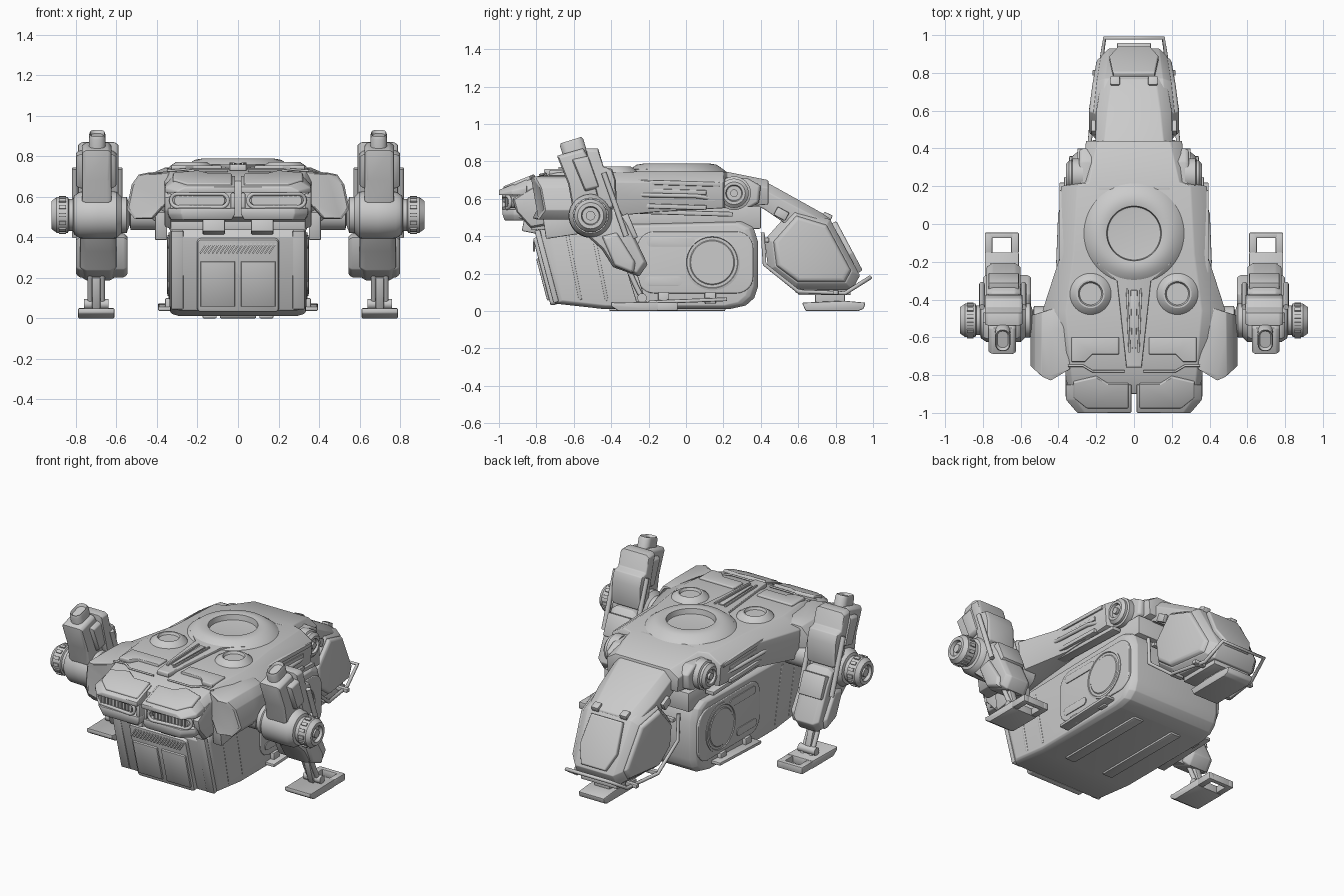
import bpy, bmesh, math
from mathutils import Matrix, Vector

AX = {'x': lambda u, v, w: (w, u, v), 'y': lambda u, v, w: (u, w, v), 'z': lambda u, v, w: (u, v, w)}

def skin(name, rings, mirror=False, bevel=0):
    bm = bmesh.new()
    vs = [[bm.verts.new(p) for p in r] for r in rings]
    n = len(rings[0])
    for a, b in zip(vs, vs[1:]):
        for i in range(n):
            bm.faces.new((a[i], a[(i + 1) % n], b[(i + 1) % n], b[i]))
    bm.faces.new(vs[0])
    bm.faces.new(vs[-1])
    bmesh.ops.remove_doubles(bm, verts=bm.verts, dist=1e-5)
    bmesh.ops.recalc_face_normals(bm, faces=bm.faces)
    if bevel:
        es = [e for e in bm.edges if e.is_manifold and e.calc_face_angle(0) > 0.35]
        bmesh.ops.bevel(bm, geom=es, offset=bevel, segments=2, profile=0.5, affect='EDGES', clamp_overlap=True)
    me = bpy.data.meshes.new(name)
    bm.to_mesh(me)
    bm.free()
    return link(name, me, mirror)

def link(name, data, mirror):
    o = bpy.data.objects.new(name, data)
    bpy.context.collection.objects.link(o)
    if mirror:
        o.modifiers.new('mirror', 'MIRROR')
    return o

def prism(name, pts, layers, axis='x', mirror=True, bevel=0.006):
    """Profile stacked along an axis; layers are (position, scale about the middle)."""
    us, vs = [p[0] for p in pts], [p[1] for p in pts]
    cu, cv = (min(us) + max(us)) / 2, (min(vs) + max(vs)) / 2
    rings = [[AX[axis](cu + (u - cu) * s, cv + (v - cv) * s, w) for u, v in pts] for w, s in layers]
    return skin(name, rings, mirror, bevel)

def lathe(name, prof, c, axis='x', mirror=True, n=40):
    A = [2 * math.pi * i / n for i in range(n)]
    return skin(name, [[AX[axis](c[0] + r * math.cos(a), c[1] + r * math.sin(a), h) for a in A] for r, h in prof], mirror)

def tilt(o, ang, p, axis='X'):
    T = Matrix.Translation(p)
    o.data.transform(T @ Matrix.Rotation(ang, 4, axis) @ T.inverted())
    return o

def warp(o, f):
    for v in o.data.vertices:
        v.co = f(*v.co)
    return o

def box(name, c, s, ang=0, mirror=True, bevel=0.006):
    x, y, z = (k / 2 for k in s)
    pts = [(c[0] - x, c[1] - y), (c[0] + x, c[1] - y), (c[0] + x, c[1] + y), (c[0] - x, c[1] + y)]
    return tilt(prism(name, pts, [(c[2] - z, 1), (c[2] + z, 1)], 'z', mirror, bevel), ang, c)

def rrect(cu, cv, w, h, r, k=6):
    out = []
    for q, (su, sv) in enumerate([(1, 1), (-1, 1), (-1, -1), (1, -1)]):
        for i in range(k + 1):
            a = math.pi / 2 * (q + i / k)
            out.append((cu + su * (w / 2 - r) + r * math.cos(a), cv + sv * (h / 2 - r) + r * math.sin(a)))
    return out

def loft_y(name, stations, bevel=0.006):
    """Symmetric stations: y, top half-width, top z, side half-width, side z, bottom z."""
    return skin(name, [[(-wt, y, zt), (wt, y, zt), (wm, y, zm), (wm * .97, y, zb), (-wm * .97, y, zb), (-wm, y, zm)]
                       for y, wt, zt, wm, zm, zb in stations], False, bevel)

def tube(name, pts, r, mirror=False, closed=False):
    cu = bpy.data.curves.new(name, 'CURVE')
    cu.dimensions, cu.bevel_depth, cu.bevel_resolution = '3D', r, 3
    cu.use_fill_caps = True
    s = cu.splines.new('POLY')
    s.points.add(len(pts) - 1)
    s.use_cyclic_u = closed
    for p, q in zip(s.points, pts):
        p.co = (*q, 1)
    return link(name, cu, mirror)

# --- belly container
belly = [(-.80, .40), (-.77, .455), (.30, .48), (.36, .45), (.385, .37), (.385, .13), (.365, .07), (.32, .03),
         (.24, .012), (-.45, .012), (-.70, .04)]
prism('belly_container', belly, [(-.335, .92), (-.325, .96), (-.295, 1), (.295, 1), (.325, .96), (.335, .92)], mirror=False, bevel=.004)
prism('belly_side_panel', rrect(.05, .26, .62, .33, .09), [(.32, 1), (.34, 1), (.343, .98)])
lathe('belly_side_disc', [(.15, .33), (.15, .347), (.138, .35), (.135, .345), (.12, .345), (.115, .349), (0, .349)], (.14, .26))
for z, y, w in ((.37, -.08, .26), (.16, -.12, .2)):
    prism('belly_side_pocket', rrect(y, z, w, .05, .024), [(.33, 1), (.348, 1), (.349, .9)], bevel=0)
for y, h in ((-.46, .37), (-.60, .36)):
    box('belly_side_rib', (.330, y, .235), (.016, .02, h), .2)
tilt(prism('belly_front_frame', rrect(0, .215, .40, .37, .02), [(-.773, 1), (-.74, 1.02)], 'y', False), .257, (0, -.75, .22))
box('belly_front_rib', (.10, -.762, .17), (.17, .02, .23), .257, bevel=.004)
for i in range(18):
    tilt(box('belly_grille_bar', (-.17 + i * .02, -.812, .345), (.008, .012, .06), 0, False, 0), .6, (-.17 + i * .02, -.812, .345), 'Y')
box('belly_corner_post', (.3, -.745, .24), (.06, .03, .40), .257)
box('belly_keel', (.14, -.1, .01), (.07, .62, .02))
box('side_step', (.36, .01, .055), (.07, .42, .02), .04)
for y in (-.12, .13):
    box('side_step_bracket', (.34, y, .07), (.04, .06, .06))

# --- main hull and nose
loft_y('hull', [(-.90, .32, .68, .35, .64, .5), (-.80, .33, .715, .36, .67, .47), (-.68, .34, .742, .39, .69, .47),
                (-.46, .36, .745, .485, .69, .5), (-.16, .32, .745, .388, .69, .53),
                (.20, .30, .745, .388, .69, .55), (.22, .24, .745, .27, .69, .55), (.44, .19, .70, .255, .66, .57)])
box('hull_underside', (0, -.2, .5), (.6, 1.2, .12), 0, False)
nose = [(-1.0, .26, .648, .30, .63, .62), (-.93, .31, .675, .36, .645, .62), (-.85, .32, .705, .36, .66, .62)]
skin('nose_brow', [[(.014, y, zt), (wt, y, zt), (wm, y, zm), (wm, y, zb), (.014, y, zb)] for y, wt, zt, wm, zm, zb in nose], True, .005)
prism('nose_lip', [(.014, -.98), (.28, -.98), (.345, -.92), (.35, -.8), (.014, -.8)], [(.485, .9), (.515, 1), (.545, 1)], 'z')
tube('headlight_frame', [(x, -.975 + max(0, x - .26) * .5, z) for x, z in rrect(.19, .582, .28, .065, .032)], .010, True, True)
prism('headlight_lens', rrect(.19, .582, .27, .06, .029), [(-.86, 1), (-.945, 1), (-.955, .92)], 'y', bevel=0)
for i in range(10):
    box('headlight_fin', (.08 + i * .024, -.955, .582), (.007, .014, .05), 0, True, 0)
box('nose_bridge', (.025, -.93, .58), (.022, .09, .08))
box('nose_chin', (.12, -.83, .465), (.11, .08, .09), -.2)
box('nose_chin_bar', (0, -.77, .47), (.68, .12, .07), 0, False)
prism('nose_side_block', [(-.93, .6), (-.80, .68), (-.70, .66), (-.72, .46), (-.83, .44), (-.91, .53)], [(.33, 1), (.362, .9)])
tilt(prism('nose_top_plate', [(.03, -.98), (.25, -.98), (.32, -.92), (.32, -.83), (.2, -.80), (.14, -.84), (.03, -.84)],
           [(.66, 1), (.689, 1), (.696, .96)], 'z', bevel=.003), .38, (0, -.9, .685))

# --- deck details
lathe('deck_turret_ring', [(.275, .735), (.26, .75), (.215, .782), (.17, .79), (.145, .785), (.14, .752), (.125, .75), (0, .75)],
      (0, -.05), 'z', False, 64)
lathe('deck_port_ring', [(.115, .735), (.105, .752), (.075, .772), (.065, .772), (.058, .757), (0, .757)], (.23, -.37), 'z')
prism('deck_spine_plate', [(-.2, -.2), (-.09, -.30), (-.04, -.76), (.04, -.76), (.09, -.30), (.2, -.2)],
      [(.73, 1), (.755, 1), (.76, .97)], 'z', False, .003)
for s in (-1, 1):
    tilt(box('deck_spine_rail', (s * .03, -.51, .76), (.012, .34, .02), 0, False, .003), s * -.04, (0, -.51, .76), 'Z')
prism('deck_spine_bar', [(-.018, -.35), (.018, -.35), (.01, -.66), (-.01, -.66)], [(.75, 1), (.767, 1)], 'z', False, .003)
prism('deck_pocket_panel', [(.08, -.60), (.33, -.60), (.33, -.73), (.26, -.73), (.22, -.69), (.08, -.69)],
      [(.73, 1), (.75, 1), (.755, .95)], 'z', bevel=.003)
tube('deck_panel_seam', [(.05, -.78, .728), (.22, -.78, .728), (.27, -.75, .734), (.35, -.75, .728)], .006, True)
# hull flank machinery
for z, x, y, l in ((.685, .385, -.07, .5), (.64, .38, -.12, .46), (.60, .37, -.08, .48), (.56, .385, -.14, .5), (.525, .36, 0, .5)):
    box('flank_bar', (x - .02, y, z), (.06, l, .026), -.03)
tube('flank_pipe', [(.39, -.38, .63), (.40, -.2, .62), (.39, .05, .615), (.36, .16, .6)], .012, True)

# --- rear hip joints and tail arm
prism('hip_housing', [(.10, .72), (.33, .71), (.40, .67), (.39, .58), (.33, .545), (.12, .56)], [(.2, 1), (.275, 1), (.29, .92)])
lathe('hip_joint', [(.09, .27), (.09, .325), (.078, .33), (.078, .345), (.06, .36), (.045, .36), (.04, .345), (.02, .345), (.02, .36), (0, .36)], (.257, .63))
loft_y('tail_arm', [(.18, .19, .748, .22, .70, .57), (.41, .16, .70, .205, .65, .55), (.60, .14, .595, .20, .55, .42),
                    (.77, .115, .50, .17, .465, .35)])
block = [(.57, .55), (.77, .49), (.93, .19), (.89, .115), (.58, .115), (.44, .22), (.42, .38)]
taper = lambda x, y, z: (x * (1 - .75 * max(0, y - .64)), y, z)
warp(prism('tail_block', block, [(-.215, .84), (-.17, 1), (.17, 1), (.215, .84)], mirror=False, bevel=.004), taper)
warp(prism('tail_cheek', block, [(.19, .86), (.232, .78), (.238, .72)], bevel=.004), taper)
tilt(prism('tail_hatch', [(-.085, .19), (.085, .19), (.13, .30), (.11, .49), (-.11, .49), (-.13, .30)],
           [(.84, 1), (.868, 1), (.874, .95)], 'y', False, .003), .49, (0, .855, .345))
box('tail_hinge', (.1, .755, .505), (.05, .05, .035), -.4)
box('tail_side_latch', (.215, .51, .52), (.025, .07, .05), -.5)
rail = [(.235, .41, .42), (.235, .42, .25), (.22, .6, .105), (.175, .85, .095), (.155, .985, .18)]
tube('tail_guard_rail', rail + [(-x, y, z) for x, y, z in rail[::-1]], .011)
for y, z in ((.43, .38), (.6, .11), (.8, .1)):
    box('tail_rail_mount', (.18, y, z), (.08, .03, .025))
box('tail_ankle', (0, .77, .085), (.11, .16, .10), 0, False)
box('tail_underplate', (0, .74, .1), (.26, .28, .03), 0, False)
prism('tail_foot', [(.62, .045), (.85, .055), (.96, .045), (.95, .012), (.92, 0), (.64, 0)], [(-.09, 1), (.09, 1)], mirror=False)

# --- shoulders, swept to a point in plan
warp(prism('shoulder_plate', [(.34, .725), (.44, .72), (.49, .71), (.525, .66), (.55, .54), (.51, .49), (.42, .49), (.34, .58)],
           [(-.84, .94), (-.80, 1), (-.56, 1), (-.44, .97)], 'y', bevel=.004),
     lambda x, y, z: (x, max(y, -.78 - (x - .36) * .6, -.84 + (x - .45) * .9) if y < -.7 else y - (x - .4) * .3, z))
box('shoulder_fang', (.38, -.66, .47), (.06, .2, .14), .15)
lathe('shoulder_axle', [(.075, .38), (.075, .53), (.05, .535), (.05, .60)], (-.51, .51))

# --- front legs
H = (-.51, .51)
lathe('leg_hub', [(.05, .535), (.09, .55), (.09, .575), (.115, .6), (.118, .69), (.115, .78), (.095, .81), (.078, .815), (.078, .835),
                  (.088, .84), (.088, .895), (.07, .92), (.05, .92), (.045, .90), (.025, .90), (.025, .915), (0, .915)], H)
for i in range(14):
    a = 2 * math.pi * i / 14
    p = (.867, H[0] + .088 * math.cos(a), H[1] + .088 * math.sin(a))
    tilt(box('leg_hub_tooth', p, (.035, .014, .02), 0, True, 0), a, p)
prism('leg_upper_housing', [(-.69, .83), (-.55, .87), (-.47, .74), (-.43, .56), (-.52, .5), (-.61, .57), (-.63, .68)],
      [(.625, .92), (.64, 1), (.75, 1), (.77, .92)])
prism('leg_upper_back', [(-.54, .87), (-.47, .87), (-.44, .77), (-.395, .76), (-.375, .70), (-.37, .56), (-.45, .52)],
      [(.59, .92), (.61, 1), (.77, 1), (.79, .92)])
prism('leg_upper_panel', [(-.61, .81), (-.52, .83), (-.46, .66), (-.54, .64)], [(.60, .85), (.62, 1), (.78, 1), (.80, .88)])
tilt(prism('leg_top_cap', rrect(.695, -.565, .08, .13, .036), [(.78, 1), (.905, 1), (.92, .88), (.905, .7)], 'z', bevel=0), .3, (0, -.57, .75))
for x in (.585, .805):
    tube('leg_piston', [(x, -.44, .74), (x, -.39, .6), (x, -.32, .40)], .015, True)
prism('leg_lower_casing', [(-.55, .42), (-.44, .54), (-.36, .55), (-.31, .47), (-.205, .25), (-.25, .185), (-.39, .235), (-.45, .33)],
      [(.60, .88), (.63, 1), (.75, 1), (.78, .88)])
prism('leg_lower_guard', [(-.45, .40), (-.37, .42), (-.27, .26), (-.28, .20), (-.38, .24)], [(.545, .85), (.56, 1), (.785, 1), (.80, .85)])
box('leg_knee_block', (.69, -.33, .44), (.16, .1, .14), .4)
for x in (.67, .73):
    tube('leg_ankle_strut', [(x, -.32, .25), (x, -.27, .14), (x, -.22, .04)], .014, True)
box('leg_ankle_core', (.70, -.265, .13), (.04, .05, .16), .3)
lathe('leg_ankle_pin', [(.025, .64), (.025, .76)], (-.235, .07), n=20)
prism('leg_foot_plate', [(-.40, .05), (-.38, .045), (-.15, .05), (-.15, 0), (-.36, 0), (-.40, .025)], [(.61, 1), (.79, 1)])
for x in (.63, .77):
    box('leg_foot_rail', (x, -.10, .025), (.04, .11, .045))
box('leg_foot_heel', (.70, -.06, .025), (.18, .03, .045))

# smooth rounded parts while keeping edges crisp
for o in bpy.context.collection.objects:
    o.select_set(o.type == 'MESH')
    if o.type == 'MESH':
        bpy.context.view_layer.objects.active = o
bpy.ops.object.shade_smooth_by_angle(angle=math.radians(32))
